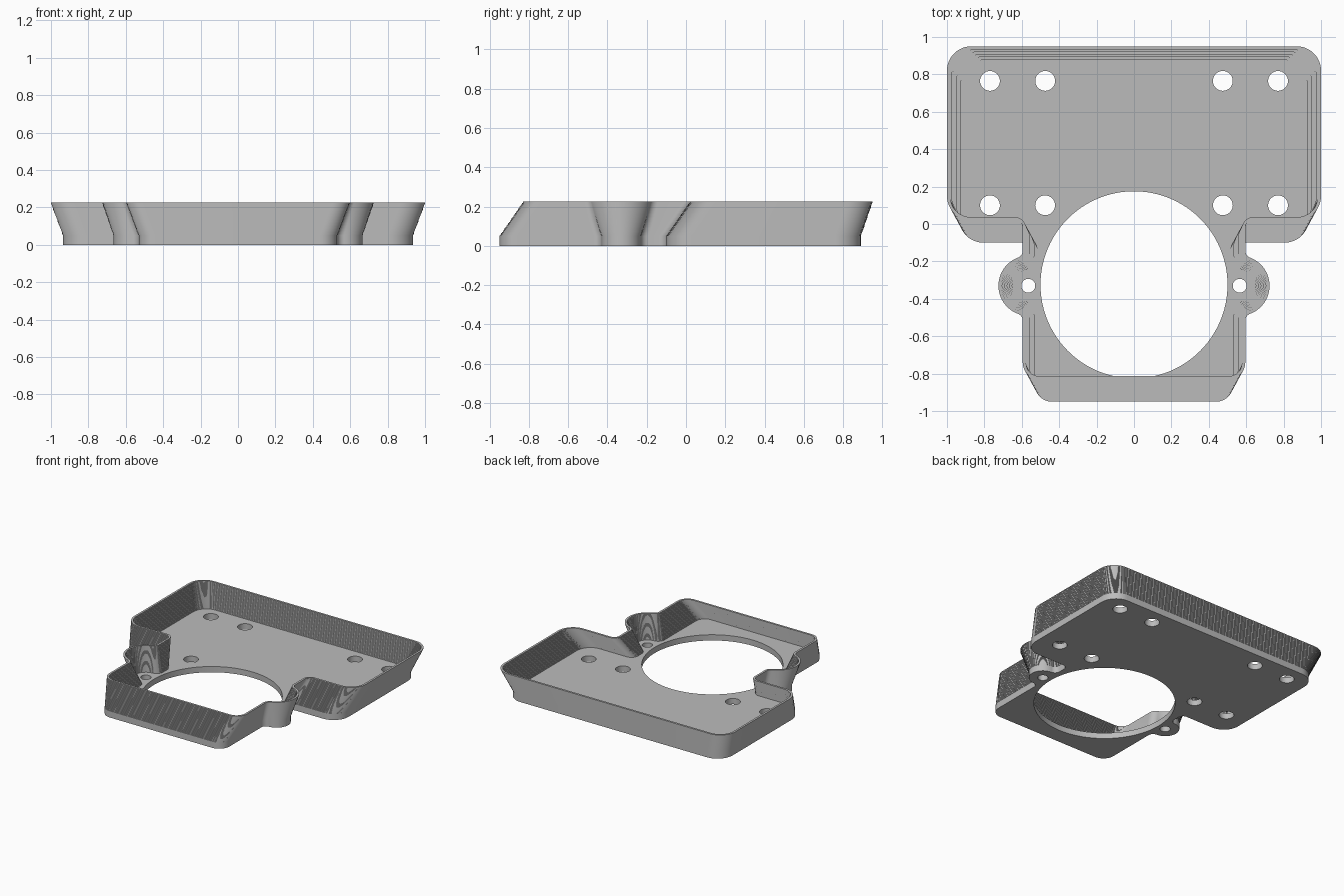
import bpy, bmesh
from math import sin, cos, pi, sqrt, atan2

cube = bpy.data.objects.get("Cube")
if cube:
    bpy.data.objects.remove(cube, do_unlink=True)

grey = bpy.data.materials.new("plain grey")
grey.use_nodes = True
colour = (0.5, 0.5, 0.5, 1)
grey.diffuse_color = colour
grey.node_tree.nodes["Principled BSDF"].inputs["Base Color"].default_value = colour

PLATE, HEIGHT, WALL, STEPS = 0.045, 0.225, 0.016, 28
EAR_X, EAR_Y = 0.565, -0.33


def arc(cx, cy, r, a0, a1, n=12):
    return [(cx + r * cos(a0 + (a1 - a0) * i / n),
             cy + r * sin(a0 + (a1 - a0) * i / n)) for i in range(n + 1)]


def outline(t, inset=0.0):
    """Outline at flare t (0 at the plate, 1 at the rim), moved inward by inset."""
    wide = 0.935 + 0.065 * t - inset
    narrow = 0.53 + 0.065 * t - inset
    back = 0.89 + 0.06 * t - inset
    step = -0.10 + 0.12 * t + inset
    front = -0.95 + 0.12 * t + inset
    ear = 0.10 + 0.06 * t - inset
    big, small, fillet = 0.13 - inset, 0.09 - inset, 0.04 + inset

    # fillet centres where the ear meets the straight side
    dx = narrow + fillet - EAR_X
    dy = sqrt((ear + fillet) ** 2 - dx ** 2)
    a = atan2(dy, dx)
    half = arc(narrow - small, front + small, small, -pi / 2, 0)
    half += arc(narrow + fillet, EAR_Y - dy, fillet, pi, pi - a)
    half += arc(EAR_X, EAR_Y, ear, -a, a, 24)[1:-1]
    half += arc(narrow + fillet, EAR_Y + dy, fillet, pi + a, pi)
    half += arc(narrow + fillet, step - fillet, fillet, pi, pi / 2)
    half += arc(wide - big, step + big, big, -pi / 2, 0)
    half += arc(wide - big, back - big, big, 0, pi / 2)
    return half + [(-x, y) for x, y in reversed(half)]


def finish(obj):
    obj.data.materials.clear()
    obj.data.materials.append(grey)
    bpy.ops.object.select_all(action='DESELECT')
    obj.select_set(True)
    bpy.context.view_layer.objects.active = obj
    bpy.ops.object.shade_smooth_by_angle(angle=0.6)


# Base plate: flat filled profile with its openings
loops = [outline(0), arc(0, -0.325, 0.5, 0, 2 * pi, 96)[:-1]]
for side in (-1, 1):
    loops.append(arc(side * EAR_X, EAR_Y, 0.037, 0, 2 * pi, 32)[:-1])
    for x in (0.475, 0.77):
        for y in (0.10, 0.765):
            loops.append(arc(side * x, y, 0.053, 0, 2 * pi, 32)[:-1])

curve = bpy.data.curves.new("base_plate", 'CURVE')
curve.dimensions = '2D'
curve.fill_mode = 'BOTH'
curve.extrude = PLATE / 2
for pts in loops:
    spline = curve.splines.new('POLY')
    spline.points.add(len(pts) - 1)
    for p, (x, y) in zip(spline.points, pts):
        p.co = (x, y, 0, 1)
    spline.use_cyclic_u = True
plate = bpy.data.objects.new("base_plate", curve)
bpy.context.collection.objects.link(plate)
bpy.ops.object.select_all(action='DESELECT')
plate.select_set(True)
bpy.context.view_layer.objects.active = plate
bpy.ops.object.convert(target='MESH')
for v in plate.data.vertices:
    v.co.z += PLATE / 2
bm = bmesh.new()
bm.from_mesh(plate.data)
bmesh.ops.remove_doubles(bm, verts=bm.verts, dist=1e-5)
bmesh.ops.recalc_face_normals(bm, faces=bm.faces)
bm.to_mesh(plate.data)
bm.free()
finish(plate)

# Rim wall: thin layers stacked in fine steps, up the outside and down the inside
outer, inner = [], []
for i in range(STEPS):
    t = i / (STEPS - 1)
    for k in (i, i + 1):
        z = PLATE + (HEIGHT - PLATE) * k / STEPS
        outer.append((outline(t), z))
        inner.append((outline(t, WALL), z))
bm = bmesh.new()
rings = [[bm.verts.new((x, y, z)) for x, y in pts]
         for pts, z in outer + inner[::-1]]
for a, b in zip(rings, rings[1:] + rings[:1]):
    for j in range(len(a)):
        k = (j + 1) % len(a)
        bm.faces.new((a[j], a[k], b[k], b[j]))
bmesh.ops.recalc_face_normals(bm, faces=bm.faces)
mesh = bpy.data.meshes.new("stepped_rim_wall")
bm.to_mesh(mesh)
bm.free()
wall = bpy.data.objects.new("stepped_rim_wall", mesh)
bpy.context.collection.objects.link(wall)
finish(wall)
